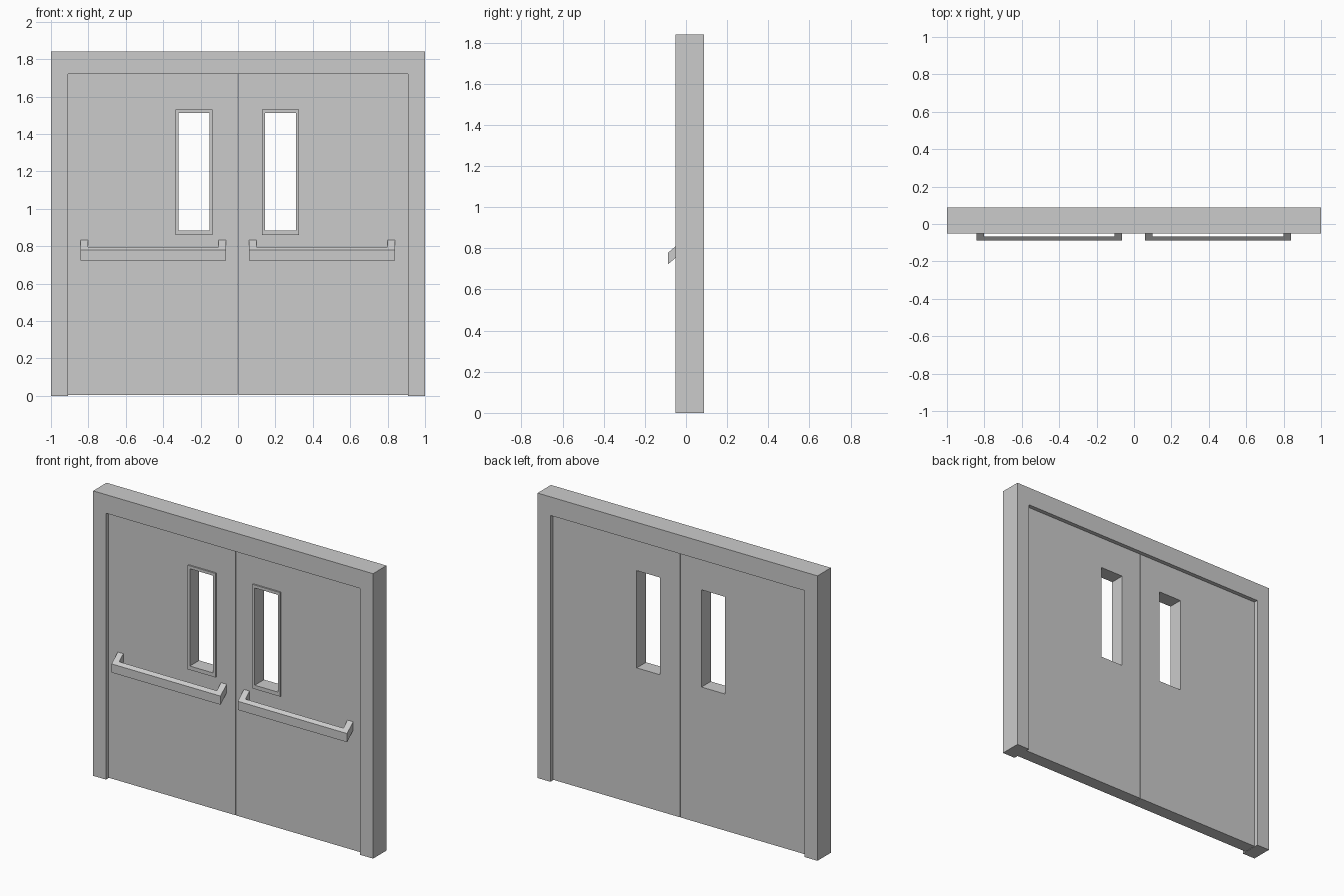
import bpy, bmesh
from mathutils import Vector

if "Cube" in bpy.data.objects:
    bpy.data.objects.remove(bpy.data.objects["Cube"])


def finish(name, bm):
    bmesh.ops.recalc_face_normals(bm, faces=bm.faces[:])
    me = bpy.data.meshes.new(name)
    bm.to_mesh(me)
    bm.free()
    ob = bpy.data.objects.new(name, me)
    bpy.context.collection.objects.link(ob)
    return ob


def prism(name, pts, sweep):
    """Solid made by sweeping a closed outline along a vector."""
    bm = bmesh.new()
    face = bm.faces.new([bm.verts.new(p) for p in pts])
    ext = bmesh.ops.extrude_face_region(bm, geom=[face], use_keep_orig=True)
    verts = [g for g in ext["geom"] if isinstance(g, bmesh.types.BMVert)]
    bmesh.ops.translate(bm, verts=verts, vec=Vector(sweep))
    return finish(name, bm)


def panel_with_hole(name, outer, inner, y0, y1):
    """Upright slab with a rectangular opening; rects are x0, x1, z0, z1."""
    bm = bmesh.new()

    def loop(r, y):
        x0, x1, z0, z1 = r
        return [bm.verts.new((x, y, z)) for x, z in
                ((x0, z0), (x1, z0), (x1, z1), (x0, z1))]

    loops = [loop(outer, y0), loop(inner, y0), loop(inner, y1), loop(outer, y1)]
    for k in range(4):
        a, b = loops[k], loops[(k + 1) % 4]
        for i in range(4):
            j = (i + 1) % 4
            bm.faces.new((a[i], a[j], b[j], b[i]))
    return finish(name, bm)


FRONT, BACK = -0.05, 0.087            # frame depth
DOOR_FRONT, DOOR_BACK = -0.025, 0.06  # recessed leaves
OPEN_X, OPEN_Z, TOP = 0.908, 1.72, 1.84

# Door frame: two posts and a head in one outline
outline = [(-1, 0), (-OPEN_X, 0), (-OPEN_X, OPEN_Z), (OPEN_X, OPEN_Z),
           (OPEN_X, 0), (1, 0), (1, TOP), (-1, TOP)]
prism("door_frame", [(x, FRONT, z) for x, z in outline], (0, BACK - FRONT, 0))

# Each leaf: x range, window range, push bar range
leaves = {
    "left": ((-OPEN_X, -0.002), (-0.335, -0.137), (-0.842, -0.064)),
    "right": ((0.002, OPEN_X), (0.128, 0.326), (0.06, 0.84)),
}
for side, (leaf, win, bar) in leaves.items():
    # Leaf with glazing opening
    hole = (win[0] + 0.016, win[1] - 0.016, 0.885, 1.513)
    panel_with_hole(side + "_door", (*leaf, 0.003, OPEN_Z), hole,
                    DOOR_FRONT, DOOR_BACK)
    # Raised trim on the front of the window
    panel_with_hole(side + "_window_trim", (*win, 0.86, 1.532), hole,
                    DOOR_FRONT - 0.01, DOOR_FRONT)
    # Push bar: U-shaped plan, sloping up toward the door
    a, b = bar
    w, y0, y1, y2 = 0.04, -0.087, -0.067, DOOR_FRONT
    plan = [(a, y0), (b, y0), (b, y2), (b - w, y2),
            (b - w, y1), (a + w, y1), (a + w, y2), (a, y2)]
    prism(side + "_push_bar",
          [(x, y, 0.723 + 0.85 * (y - y0)) for x, y in plan], (0, 0, 0.056))
